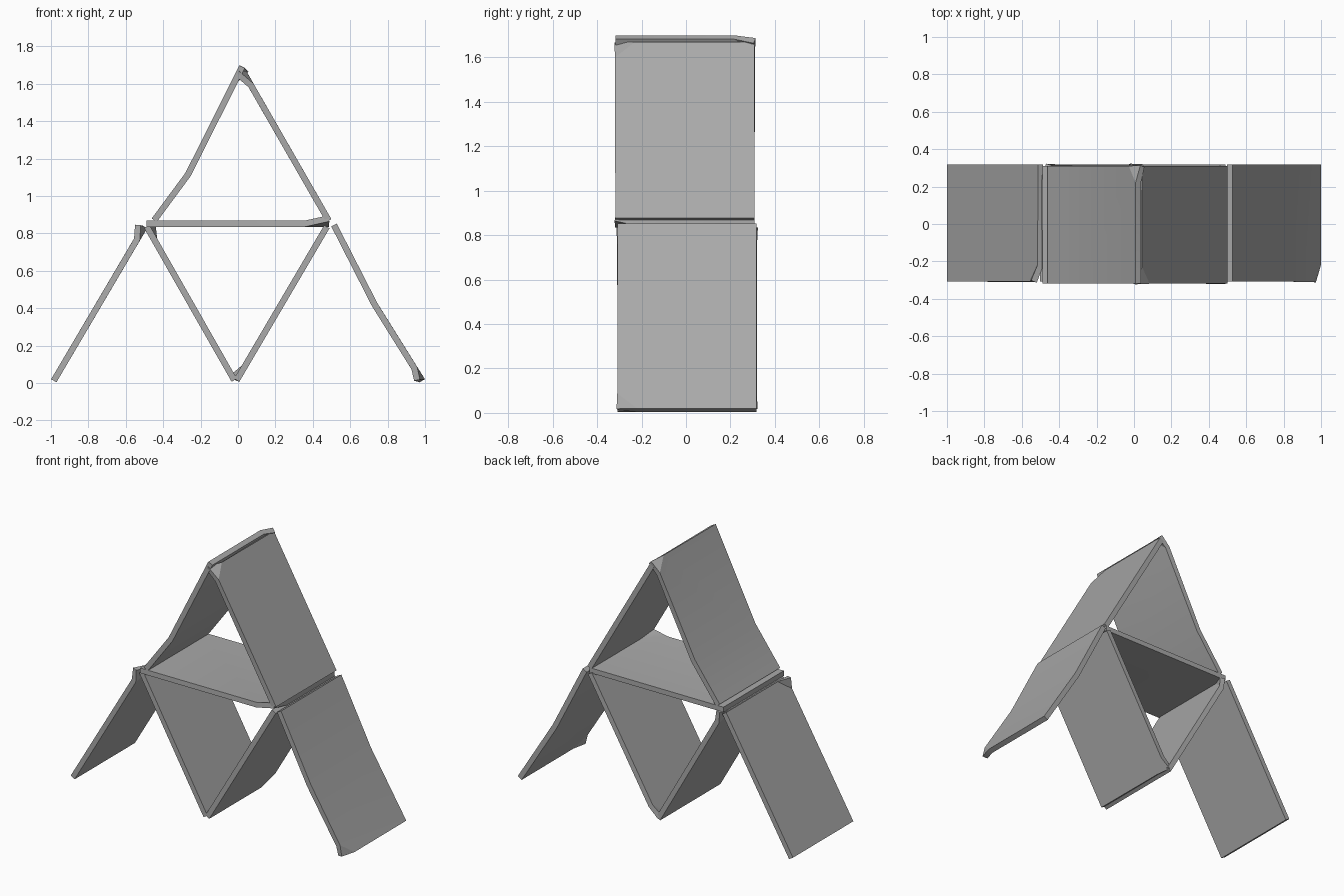
import bpy
import bmesh
from mathutils import Vector

cube = bpy.data.objects.get("Cube")
if cube:
    bpy.data.objects.remove(cube, do_unlink=True)

THICKNESS = 0.033
LOWER_Y = (-0.308, 0.318)
UPPER_Y = (-0.318, 0.309)

grey = bpy.data.materials.new("card_grey")
grey.use_nodes = True
colour = (0.4, 0.4, 0.4, 1)
grey.diffuse_color = colour
grey.node_tree.nodes["Principled BSDF"].inputs["Base Color"].default_value = colour


def card(name, path, y_range, fold_side, corner, fold=(0.08, 0.09)):
    """A card along an (x, z) path; one corner at the path's end is bent to 'corner'.
    fold_side picks the front (0) or back (1) corner; fold is its size along x/z and y."""
    bm = bmesh.new()
    near, far = y_range[fold_side], y_range[1 - fold_side]

    def vert(point, y):
        return bm.verts.new((point[0], y, point[1]))

    rows = [(vert(p, near), vert(p, far)) for p in path[:-1]]
    for (a, b), (c, d) in zip(rows, rows[1:]):
        bm.faces.new((a, b, d, c))

    # Last panel with a cut corner, plus the bent flap
    end, before = Vector(path[-1]), Vector(path[-2])
    start = end + (before - end).normalized() * fold[0]
    inward = 1 if far > near else -1
    side_vert = vert(start, near)
    end_vert = vert(end, near + inward * fold[1])
    a, b = rows[-1]
    bm.faces.new((a, b, vert(end, far), end_vert, side_vert))
    bm.faces.new((side_vert, end_vert, vert(corner, near)))
    bmesh.ops.recalc_face_normals(bm, faces=bm.faces)

    mesh = bpy.data.meshes.new(name)
    bm.to_mesh(mesh)
    bm.free()
    mesh.materials.append(grey)
    obj = bpy.data.objects.new(name, mesh)
    bpy.context.collection.objects.link(obj)

    # Give the sheet its thickness, then smooth only the gentle bends
    solid = obj.modifiers.new("thickness", "SOLIDIFY")
    solid.thickness = THICKNESS
    solid.offset = 0
    bpy.ops.object.select_all(action="DESELECT")
    obj.select_set(True)
    bpy.context.view_layer.objects.active = obj
    bpy.ops.object.modifier_apply(modifier=solid.name)
    bpy.ops.object.shade_smooth_by_angle(angle=0.4)
    return obj


# Lower storey
card("lower_outer_right_card", [(-0.985, 0.012), (-0.5, 0.835)],
     LOWER_Y, 0, (-0.535, 0.845))
card("lower_inner_right_card", [(-0.02, 0.015), (-0.487, 0.835)],
     LOWER_Y, 1, (-0.455, 0.835))
card("lower_inner_left_card", [(0.475, 0.835), (-0.007, 0.015)],
     LOWER_Y, 1, (-0.03, 0.03))
card("lower_outer_left_card", [(0.513, 0.845), (0.73, 0.42), (0.985, 0.012)],
     LOWER_Y, 0, (0.957, 0.015))

# Floor between the storeys
card("middle_card", [(-0.488, 0.851), (0.485, 0.851)],
     UPPER_Y, 0, (0.485, 0.88), (0.13, 0.13))

# Upper storey
card("upper_right_card", [(-0.448, 0.87), (-0.267, 1.115), (0.022, 1.69)],
     UPPER_Y, 1, (0.045, 1.675))
card("upper_left_card", [(0.485, 0.868), (0.03, 1.66)],
     UPPER_Y, 0, (-0.005, 1.655))
